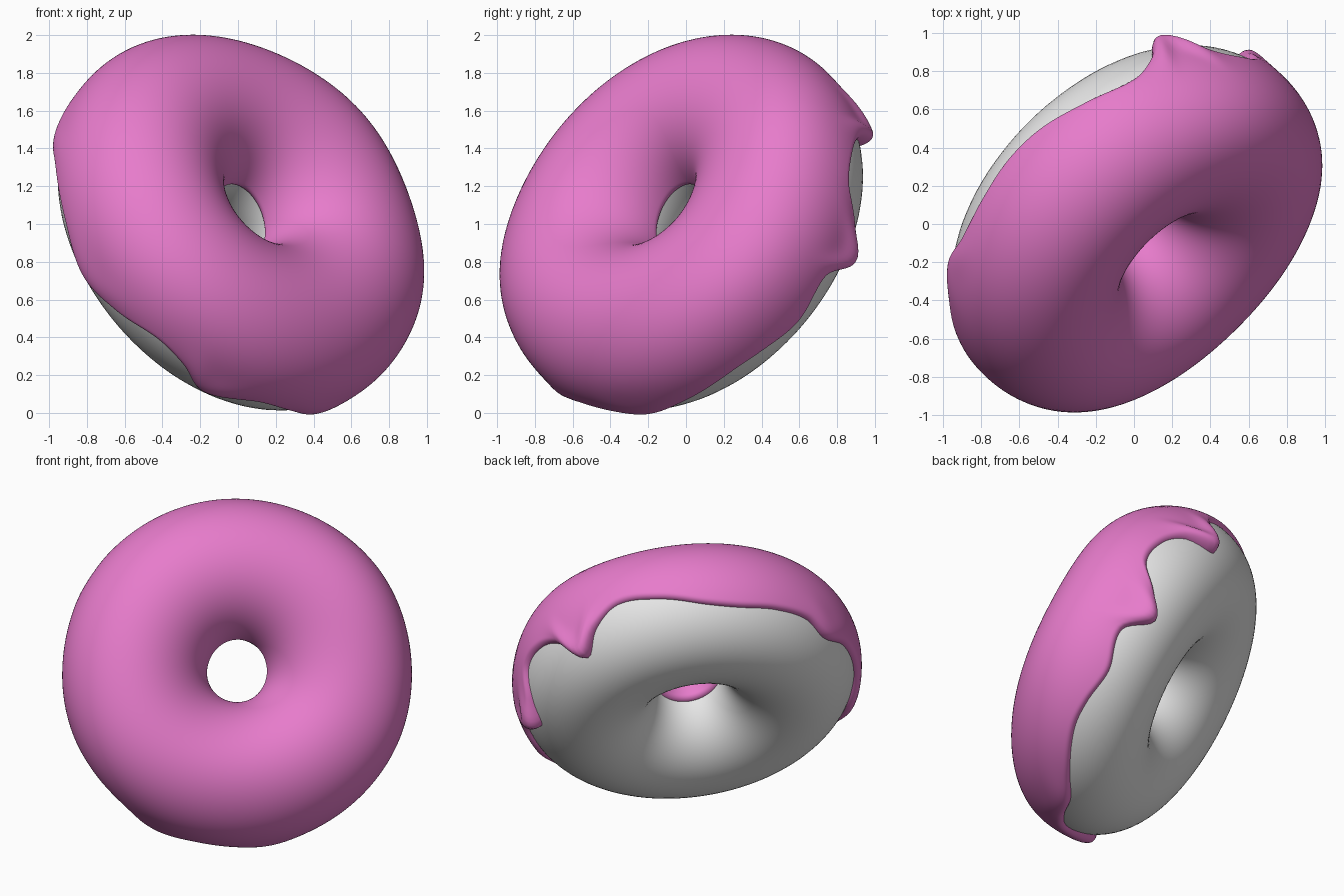
import bpy, math
from mathutils import Vector

if "Cube" in bpy.data.objects:
    bpy.data.objects.remove(bpy.data.objects["Cube"])

R, r = 0.645, 0.428                      # ring and tube radius
N = Vector((0.60, -0.61, 0.52)).normalized()   # icing side faces front right, up
E1 = Vector((0, 0, 1)).cross(N).normalized()
E2 = N.cross(E1)
CENTRE = Vector((-0.01, -0.003, 0.992))

# lower icing border: (angle round the ring, angle round the tube)
EDGE = [(-27, -27), (-12, -21), (-3, -41), (6, -26), (14, -6), (25, -4),
        (34, -14), (42, -38), (50, -20), (60, -8), (75, -14), (90, -24),
        (102, -27), (116, -25), (130, -25), (141, -32), (154, -24), (172, -24),
        (190, -32), (204, -22), (217, -10), (228, -13), (238, -25), (254, -12),
        (266, -15), (278, -23), (291, -21), (310, -17), (320, -20)]
# thick drip ends: ring angle, width, extra thickness
DRIPS = [(-2, 6, 0.055), (42, 7, 0.055), (141, 11, 0.018), (190, 12, 0.015),
         (238, 9, 0.025), (278, 10, 0.015)]
# soft lumps and dents: ring angle, tube angle, ring width, tube width, height
LUMPS = [(28, 50, 32, 40, 0.045), (-90, 52, 32, 40, -0.02), (208, 35, 25, 35, 0.015),
         (-27, 33, 25, 30, 0.02), (208, 130, 45, 40, -0.025), (-27, 130, 30, 40, -0.01)]


def border(a):
    """Smooth periodic interpolation of the icing border."""
    n = len(EDGE)
    a = (a + 27) % 360 - 27

    def pt(i):
        k, j = divmod(i, n)
        return EDGE[j][0] + 360 * k, EDGE[j][1]
    i = max(k for k in range(n) if EDGE[k][0] <= a + 1e-6)
    p0, p1, p2, p3 = (pt(i + k) for k in (-1, 0, 1, 2))
    h = p2[0] - p1[0]
    t = (a - p1[0]) / h
    m1 = (p2[1] - p0[1]) / (p2[0] - p0[0]) * h
    m2 = (p3[1] - p1[1]) / (p3[0] - p1[0]) * h
    return ((2*t**3 - 3*t*t + 1) * p1[1] + (t**3 - 2*t*t + t) * m1
            + (3*t*t - 2*t**3) * p2[1] + (t**3 - t*t) * m2)


def bell(x, w):
    """Bell curve on an angle in degrees."""
    return math.exp(-(((x + 180) % 360 - 180) / w) ** 2)


def point(a, b, off):
    """Point at ring angle a, tube angle b, lifted off the dough."""
    off += sum(h * bell(a - la, wa) * bell(b - lb, wb) for la, lb, wa, wb, h in LUMPS)
    a, b = math.radians(a), math.radians(b)
    q = R + (r + off) * math.cos(b)
    return (CENTRE + E1 * q * math.cos(a) + E2 * q * math.sin(a)
            + N * (r + off) * math.sin(b))


def dome(d, w):
    """Quarter-round rise from 0 to 1 over w degrees."""
    k = max(0.0, min(1.0, d / w))
    return math.sqrt(max(0.0, 1 - (1 - k) ** 2))


def ring_mesh(name, rows, colour, closed):
    """Skin a list of equal cross-sections round the ring."""
    n, m = len(rows), len(rows[0])
    verts = [p for row in rows for p in row]
    faces = []
    for i in range(n):
        k = (i + 1) % n
        for j in range(m if closed else m - 1):
            l = (j + 1) % m
            faces.append((i*m + j, k*m + j, k*m + l, i*m + l))
    me = bpy.data.meshes.new(name)
    me.from_pydata(verts, [], faces)
    me.polygons.foreach_set("use_smooth", [True] * len(faces))
    ob = bpy.data.objects.new(name, me)
    bpy.context.collection.objects.link(ob)
    mat = bpy.data.materials.new(colour[0])
    mat.diffuse_color = colour[1]
    mat.use_nodes = True
    mat.node_tree.nodes["Principled BSDF"].inputs["Base Color"].default_value = mat.diffuse_color
    me.materials.append(mat)
    return ob


# dough ring
ring_mesh("dough", [[point(i * 2.5, j * 5, 0) for j in range(72)] for i in range(144)],
          ("dough grey", (0.8, 0.8, 0.8, 1)), True)

# icing: covers the front half, with a rounded rim and swollen drips
rows = []
for i in range(240):
    a = i * 1.5
    lo = border(a)
    hi = 180 - 9 * math.sin(math.radians(a))
    row = []
    for j in range(81):
        s = j / 80
        v = s * s * (3 - 2 * s)              # finer steps near both rims
        b = lo + (hi - lo) * v
        off = -0.012 + 0.042 * dome(min(b - lo, hi - b), 5)
        for c, w, t in DRIPS:
            off += t * bell(a - c, w) * bell(b - lo - 8, 12) * dome(b - lo, 10)
        row.append(point(a, b, off))
    rows.append(row)
ring_mesh("icing", rows, ("icing pink", (0.8, 0.2, 0.6, 1)), False)
